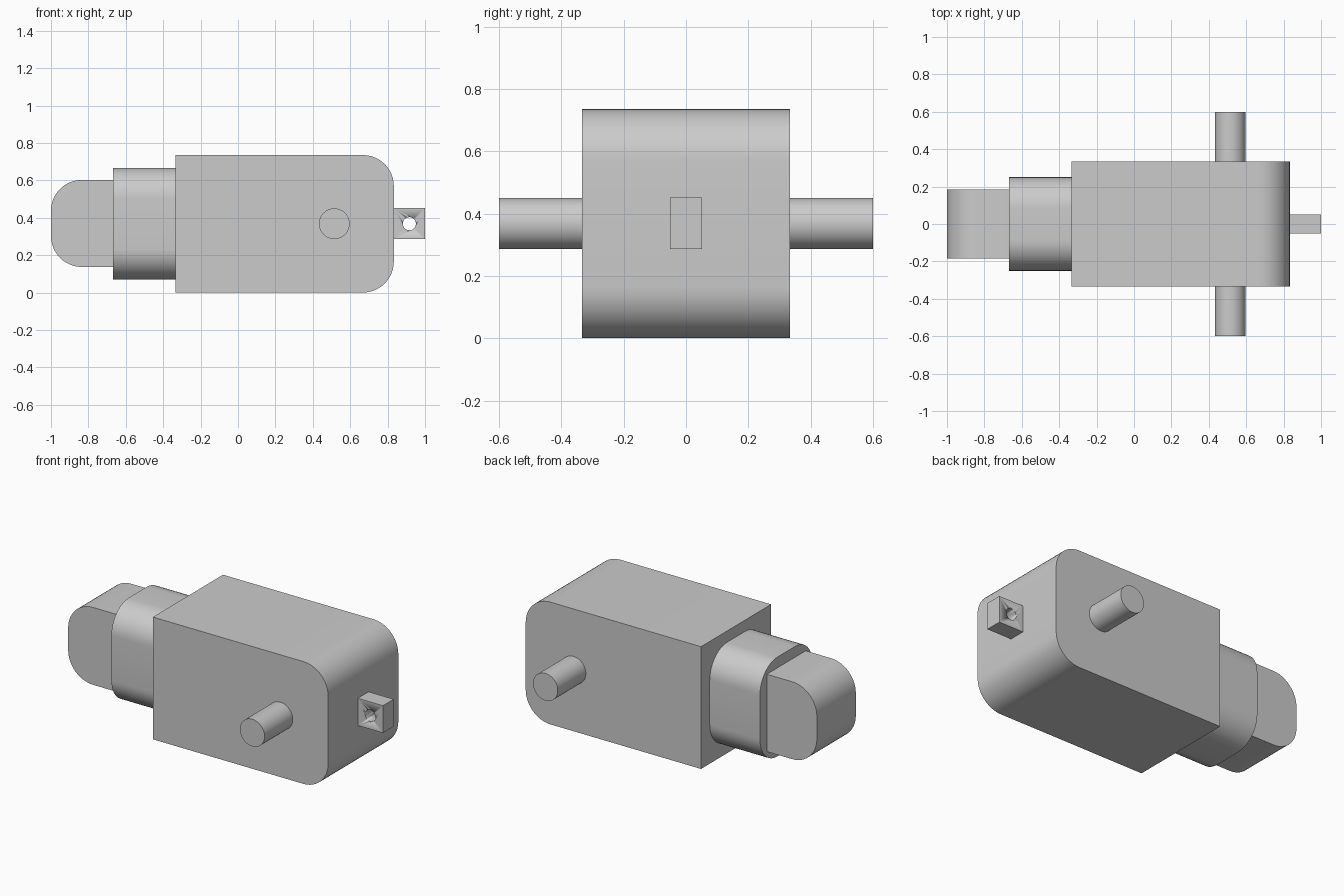
import bpy
import bmesh
import math
from mathutils import Vector, Matrix

default = bpy.data.objects.get("Cube")
if default:
    bpy.data.objects.remove(default, do_unlink=True)

MID_Z = 0.368
SHAFT_X = 0.515

grey = bpy.data.materials.new("light grey plastic")
grey.use_nodes = True
colour = (0.6, 0.6, 0.6, 1)
grey.diffuse_color = colour
grey.node_tree.nodes["Principled BSDF"].inputs["Base Color"].default_value = colour


def finish(bm, name):
    """Turn a bmesh into a named, smooth-by-angle object."""
    bmesh.ops.recalc_face_normals(bm, faces=bm.faces)
    mesh = bpy.data.meshes.new(name)
    bm.to_mesh(mesh)
    bm.free()
    mesh.materials.append(grey)
    ob = bpy.data.objects.new(name, mesh)
    bpy.context.collection.objects.link(ob)
    bpy.ops.object.select_all(action="DESELECT")
    ob.select_set(True)
    bpy.context.view_layer.objects.active = ob
    bpy.ops.object.shade_smooth_by_angle(angle=math.radians(30))
    return ob


def block(name, low, high, radius=0, axis=1, side=0):
    """Box whose edges along an axis are rounded, on one x side or on both."""
    low, high = Vector(low), Vector(high)
    centre, size = (low + high) / 2, high - low
    bm = bmesh.new()
    bmesh.ops.create_cube(bm, size=1, matrix=Matrix.Translation(centre) @ Matrix.Diagonal(size).to_4x4())
    if radius:
        edges = []
        for e in bm.edges:
            a, b = (v.co for v in e.verts)
            on_side = side == 0 or ((a + b) / 2 - centre).x * side > 0
            if abs((a - b)[axis]) > 0.01 and on_side:
                edges.append(e)
        bmesh.ops.bevel(bm, geom=edges, offset=radius, segments=12, profile=0.5, affect="EDGES")
    return finish(bm, name)


def rod(name, x, y_low, y_high, radius):
    """Cylinder lying along y."""
    bm = bmesh.new()
    place = Matrix.Translation((x, (y_low + y_high) / 2, MID_Z)) @ Matrix.Rotation(math.pi / 2, 4, "X")
    bmesh.ops.create_cone(bm, cap_ends=True, segments=48, radius1=radius, radius2=radius,
                          depth=y_high - y_low, matrix=place)
    return finish(bm, name)


# Gearbox housing and the stepped motor behind it
block("gearbox", (-0.333, -0.333, 0), (0.833, 0.333, 0.735), 0.165, axis=1, side=1)
block("motor_body", (-0.667, -0.25, 0.07), (-0.333, 0.25, 0.667), 0.165, axis=0)
block("motor_end", (-1, -0.185, 0.137), (-0.667, 0.185, 0.602), 0.165, axis=1, side=-1)

# Output shafts on both sides
rod("right_shaft", SHAFT_X, -0.6, -0.333, 0.082)
rod("left_shaft", SHAFT_X, 0.333, 0.6, 0.082)

# Mounting tab with a drilled hole
tab = block("mounting_tab", (0.833, -0.051, 0.287), (1, 0.051, 0.451))
drill = rod("tab_drill", 0.916, -0.1, 0.1, 0.035)
drill.hide_render = True
cut = tab.modifiers.new("hole", "BOOLEAN")
cut.operation = "DIFFERENCE"
cut.solver = "EXACT"
cut.object = drill
bpy.ops.object.select_all(action="DESELECT")
tab.select_set(True)
bpy.context.view_layer.objects.active = tab
bpy.ops.object.modifier_apply(modifier=cut.name)
bpy.data.objects.remove(drill, do_unlink=True)
